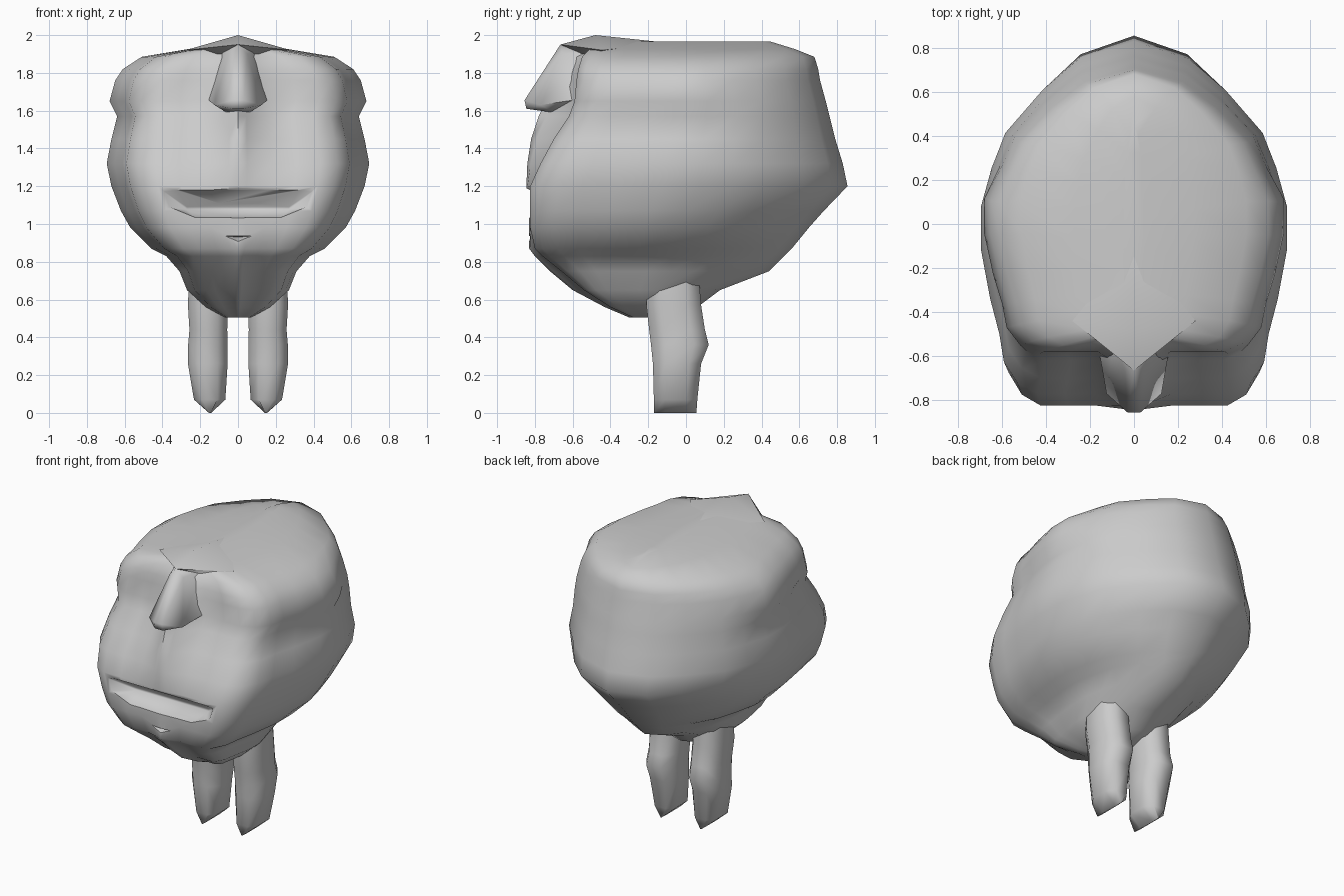
import bpy, bmesh, math

if "Cube" in bpy.data.objects:
    bpy.data.objects.remove(bpy.data.objects["Cube"])


def make(name, bm, angle):
    bmesh.ops.recalc_face_normals(bm, faces=bm.faces)
    me = bpy.data.meshes.new(name)
    bm.to_mesh(me)
    bm.free()
    ob = bpy.data.objects.new(name, me)
    bpy.context.collection.objects.link(ob)
    if angle:
        smooth(ob, angle)
    return ob


def smooth(ob, angle):
    bpy.ops.object.select_all(action='DESELECT')
    ob.select_set(True)
    bpy.context.view_layer.objects.active = ob
    bpy.ops.object.shade_smooth_by_angle(angle=math.radians(angle))


def loft(name, rings, angle):
    bm = bmesh.new()
    vr = [[bm.verts.new(p) for p in r] for r in rings]
    n = len(vr[0])
    for a, b in zip(vr, vr[1:]):
        for i in range(n):
            j = (i + 1) % n
            bm.faces.new((a[i], a[j], b[j], b[i]))
    bm.faces.new(vr[0])
    bm.faces.new(vr[-1])
    return make(name, bm, angle)


def hull(name, pts, angle):
    bm = bmesh.new()
    for p in pts:
        bm.verts.new(p)
    bmesh.ops.convex_hull(bm, input=bm.verts)
    return make(name, bm, angle)


# Head: half outline as (share of width, share of depth), front to back
OUTLINE = [(.25, 0), (.45, 0), (.63, 0), (.76, .03), (.85, .09), (.88, .17), (.94, .27),
           (1, .41), (1, .53), (.93, .64), (.84, .74), (.6, .86), (.36, .95)]
# z, half width, front at centre, front at sides, back
RINGS = [(.505, .07, -.30, -.28, -.12),
         (.56, .17, -.43, -.40, .06),
         (.65, .27, -.60, -.54, .18),
         (.75, .31, -.72, -.66, .44),
         (.83, .38, -.80, -.76, .52),
         (.87, .46, -.83, -.80, .56),
         (.98, .57, -.83, -.825, .65),
         (1.07, .62, -.83, -.825, .73),
         (1.20, .67, -.845, -.825, .855),
         (1.32, .695, -.84, -.77, .83),
         (1.45, .67, -.82, -.70, .79),
         (1.57, .64, -.78, -.62, .76),
         (1.65, .68, -.74, -.59, .74),
         (1.76, .65, -.68, -.58, .71),
         (1.82, .61, -.65, -.57, .70),
         (1.885, .51, -.63, -.55, .68),
         (1.925, .27, -.58, -.51, .58),
         (1.965, .05, -.48, -.45, .45)]
BACK_WIDTH = {1.57: .655, 1.65: .645, 1.76: .62, 1.82: .59}   # no temple bulge behind


def head_ring(z, w, fc, fs, b):
    half = [(.07 * w, fc * .75 + fs * .25, z)]
    for u, t in OUTLINE:
        wide = BACK_WIDTH.get(z, w) if t > .6 else w
        half.append((wide * u, fs + (b - fs) * t, z))
    return ([(0, fc, z)] + half + [(0, b, z)]
            + [(-x, y, h) for x, y, h in reversed(half)])


head = loft("head", [head_ring(*r) for r in RINGS], 0)

# Mouth opening between the lips, and the crease under the lower lip
cutters = [
    hull("mouth_cutter", [(s * x, y, z) for s in (-1, 1) for x, y, z in
                          [(.46, -.9, 1.22), (.42, -.9, 1.10), (.10, -.9, 1.19),
                           (.20, -.9, 1.01), (.27, -.70, 1.075), (.27, -.70, 1.09),
                           (.10, -.70, 1.11)]], 0),
    hull("chin_cutter", [(-.16, -.9, .945), (.16, -.9, .945), (0, -.9, .885),
                         (0, -.76, .93)], 0)]
for c in cutters:
    m = head.modifiers.new(c.name, 'BOOLEAN')
    m.operation = 'DIFFERENCE'
    m.object = c
    m.solver = 'EXACT'
    bpy.context.view_layer.objects.active = head
    bpy.ops.object.modifier_apply(modifier=m.name)
for c in cutters:
    bpy.data.objects.remove(c)
smooth(head, 60)

# Nose wedge with the brow peak it rises into
hull("nose", [(s * x, y, z) for s in (-1, 1) for x, y, z in
              [(.05, -.655, 1.90), (.09, -.53, 1.91), (.03, -.855, 1.655), (.03, -.845, 1.61),
               (.125, -.77, 1.63), (.16, -.57, 1.66), (.06, -.70, 1.59)]]
     + [(0, -.665, 1.95)], 60)
hull("brow_peak", [(0, -.48, 2.0), (0, -.665, 1.95), (.28, -.44, 1.92), (-.28, -.44, 1.92),
                   (.07, -.54, 1.88), (-.07, -.54, 1.88), (0, -.1, 1.96)], 60)

# Legs: z, centre x, half width, front, back
LEG = [(0, .148, .006, -.17, .055), (.07, .15, .083, -.17, .06), (.26, .16, .105, -.175, .08),
       (.36, .16, .104, -.185, .12), (.44, .157, .10, -.195, .10),
       (.57, .16, .105, -.21, .08), (.70, .16, .10, -.21, .07)]
CROSS = [(-.5, 0), (.5, 0), (1, .25), (1, .75), (.5, 1), (-.5, 1), (-1, .75), (-1, .25)]
for side, s in (("left", -1), ("right", 1)):
    loft("leg_" + side, [[(s * (cx + hw * u), f + (b - f) * t, z) for u, t in CROSS]
                         for z, cx, hw, f, b in LEG], 75)
